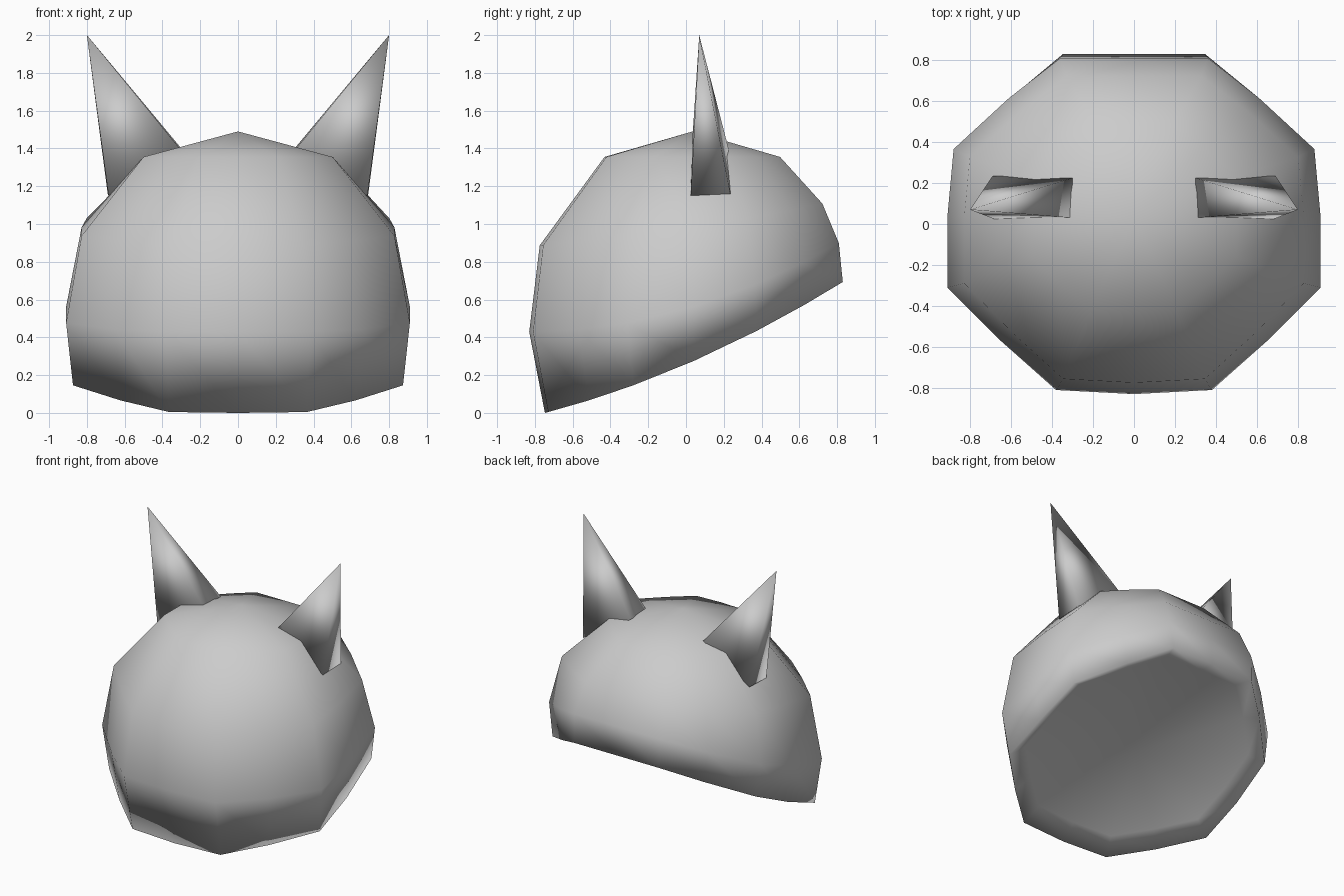
import bpy, bmesh

if "Cube" in bpy.data.objects:
    bpy.data.objects.remove(bpy.data.objects["Cube"])

def finish(name, bm):
    bmesh.ops.recalc_face_normals(bm, faces=bm.faces)
    mesh = bpy.data.meshes.new(name)
    bm.to_mesh(mesh)
    bm.free()
    mesh.shade_smooth()
    obj = bpy.data.objects.new(name, mesh)
    bpy.context.collection.objects.link(obj)
    return obj

# Head: plan outline (front to back, half), scaled per ring
half = [(0, -.83), (.38, -.81), (.65, -.57), (.91, -.31), (.91, .04),
        (.88, .375), (.61, .63), (.36, .83), (0, .83)]
plan = half + [(-x, y) for x, y in half[-2:0:-1]]

# x scale, front scale, back scale, then height = a + b*y + c*y*y
rings = [(.55, .52, .60, 1.355, 0, 0),
         (.91, .933, .87, .977, .15, .043),
         (1.0, 1.0, .975, .55, .29, .174),
         (.96, .90, 1.0, .257, .43, .115),
         (.84, .77, .86, .33, .43, .115)]   # last ring: recessed underside

bm = bmesh.new()
loops = []
for sx, sf, sb, a, b, c in rings:
    loop = []
    for x, y in plan:
        yy = y * (sf if y < 0 else sb)
        loop.append(bm.verts.new((x * sx, yy, a + b * yy + c * yy * yy)))
    loops.append(loop)
n = len(plan)
for lo, hi in zip(loops, loops[1:]):
    for i in range(n):
        j = (i + 1) % n
        bm.faces.new((lo[i], lo[j], hi[j], hi[i]))
for loop, tip in ((loops[0], (0, .035, 1.49)), (loops[-1], (0, .03, .36))):
    v = bm.verts.new(tip)
    for i in range(n):
        bm.faces.new((loop[i], loop[(i + 1) % n], v))
finish("head", bm)

# Ears: leaning four-sided spikes, mirrored
def ear(name, s):
    bm = bmesh.new()
    base = [bm.verts.new((s * x, y, z)) for x, y, z in
            ((.305, .03, 1.395), (.685, .025, 1.15), (.69, .235, 1.16), (.30, .225, 1.40))]
    tip = bm.verts.new((s * .8, .07, 2.0))
    for i in range(4):
        bm.faces.new((base[i], base[(i + 1) % 4], tip))
    bm.faces.new(base)
    finish(name, bm)

ear("ear_right", 1)
ear("ear_left", -1)
